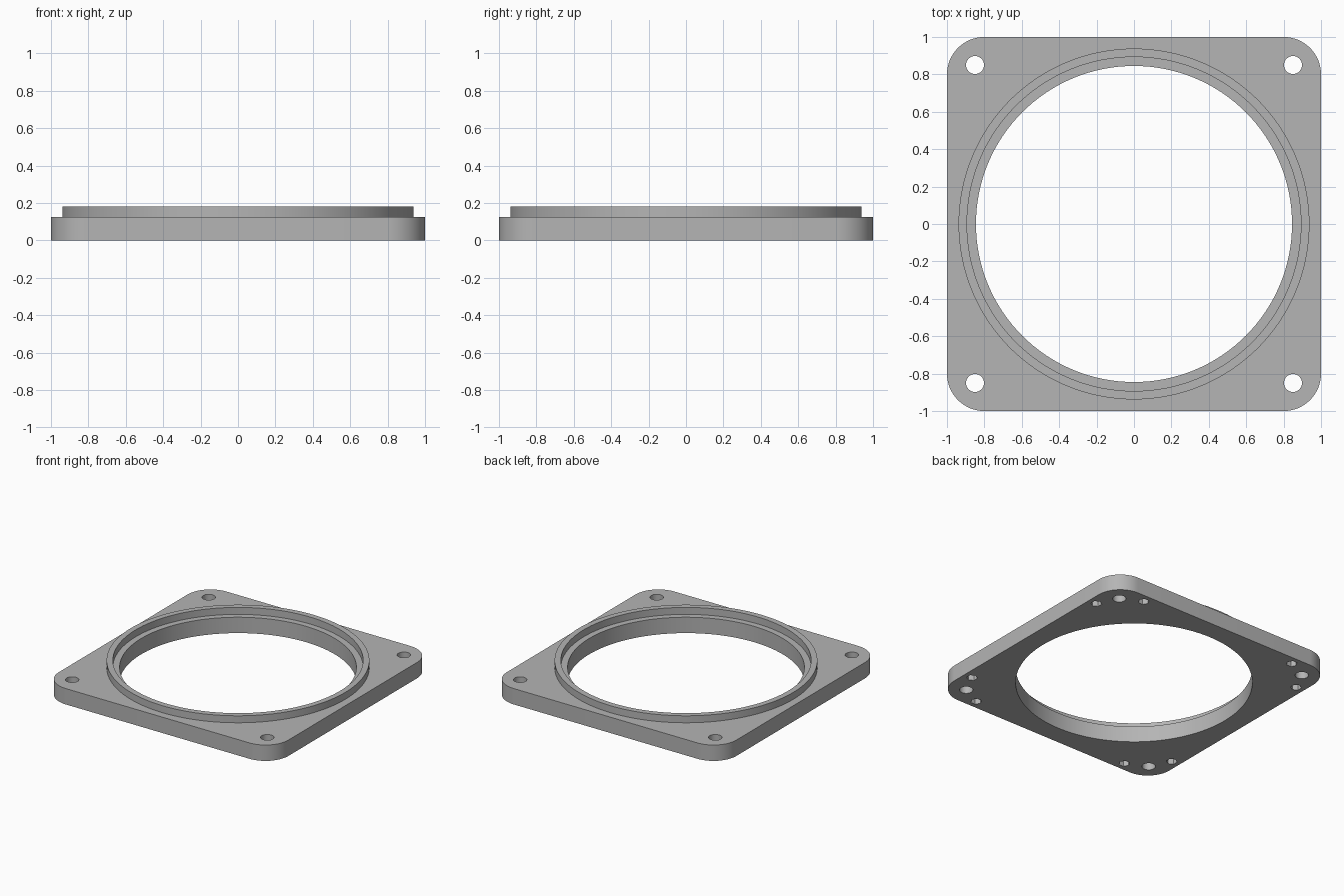
import bpy
import bmesh
from math import cos, sin, pi, radians

cube = bpy.data.objects.get("Cube")
if cube:
    bpy.data.objects.remove(cube, do_unlink=True)

PLATE_TOP, RING_TOP = 0.125, 0.18
BORE, RING_IN, RING_OUT = 0.845, 0.893, 0.938
CORNER, HOLE_POS, HOLE_R = 0.2, 0.85, 0.048

grey = bpy.data.materials.new("plain grey")
grey.use_nodes = True
colour = (0.46, 0.46, 0.46, 1)
grey.diffuse_color = colour
grey.node_tree.nodes["Principled BSDF"].inputs["Base Color"].default_value = colour


def arc(cx, cy, r, start, end, n):
    """Points along an arc, ends included."""
    return [(cx + r * cos(start + (end - start) * i / n),
             cy + r * sin(start + (end - start) * i / n)) for i in range(n + 1)]


def circle(cx, cy, r, n, turn=0):
    return arc(cx, cy, r, turn, turn + 2 * pi, n)[:-1]


def prism(name, outlines, z0, z1):
    """Extrude each closed outline from z0 to z1 into one object."""
    bm = bmesh.new()
    for pts in outlines:
        low = [bm.verts.new((x, y, z0)) for x, y in pts]
        high = [bm.verts.new((x, y, z1)) for x, y in pts]
        bm.faces.new(low[::-1])
        bm.faces.new(high)
        for i in range(len(pts)):
            j = (i + 1) % len(pts)
            bm.faces.new((low[i], low[j], high[j], high[i]))
    mesh = bpy.data.meshes.new(name)
    bm.to_mesh(mesh)
    bm.free()
    obj = bpy.data.objects.new(name, mesh)
    bpy.context.collection.objects.link(obj)
    mesh.materials.append(grey)
    return obj


def cut(target, cutter):
    mod = target.modifiers.new("cut", "BOOLEAN")
    mod.operation = "DIFFERENCE"
    mod.solver = "EXACT"
    mod.object = cutter
    bpy.context.view_layer.objects.active = target
    bpy.ops.object.modifier_apply(modifier=mod.name)
    bpy.data.objects.remove(cutter, do_unlink=True)


# Square plate with rounded corners
c = 1 - CORNER
outline = []
for k, (sx, sy) in enumerate([(1, 1), (-1, 1), (-1, -1), (1, -1)]):
    outline += arc(sx * c, sy * c, CORNER, k * pi / 2, (k + 1) * pi / 2, 16)
plate = prism("flange_plate", [outline], 0, PLATE_TOP)

# Large bore and four corner bolt holes
corners = [(sx, sy) for sx in (-1, 1) for sy in (-1, 1)]
holes = [circle(0, 0, BORE, 128)]
holes += [circle(sx * HOLE_POS, sy * HOLE_POS, HOLE_R, 32) for sx, sy in corners]
cut(plate, prism("hole_cutter", holes, -0.1, 0.3))

# Blind hexagonal pockets underneath, two beside each bolt hole
pockets = []
for sx, sy in corners:
    for px, py, turn in ((0.69, 0.93, 0), (0.93, 0.69, pi / 2)):
        pockets.append(circle(sx * px, sy * py, 0.04, 6, turn))
cut(plate, prism("pocket_cutter", pockets, -0.05, 0.06))

# Raised locating ring around the bore, leaving a narrow ledge inside
ring = prism("locating_ring", [circle(0, 0, RING_OUT, 128)], PLATE_TOP - 0.0005, RING_TOP)
cut(ring, prism("ring_cutter", [circle(0, 0, RING_IN, 128)], 0, 0.3))

# Smooth round walls, crisp edges
bpy.ops.object.select_all(action="DESELECT")
for obj in (plate, ring):
    obj.select_set(True)
bpy.context.view_layer.objects.active = plate
bpy.ops.object.shade_smooth_by_angle(angle=radians(30))
